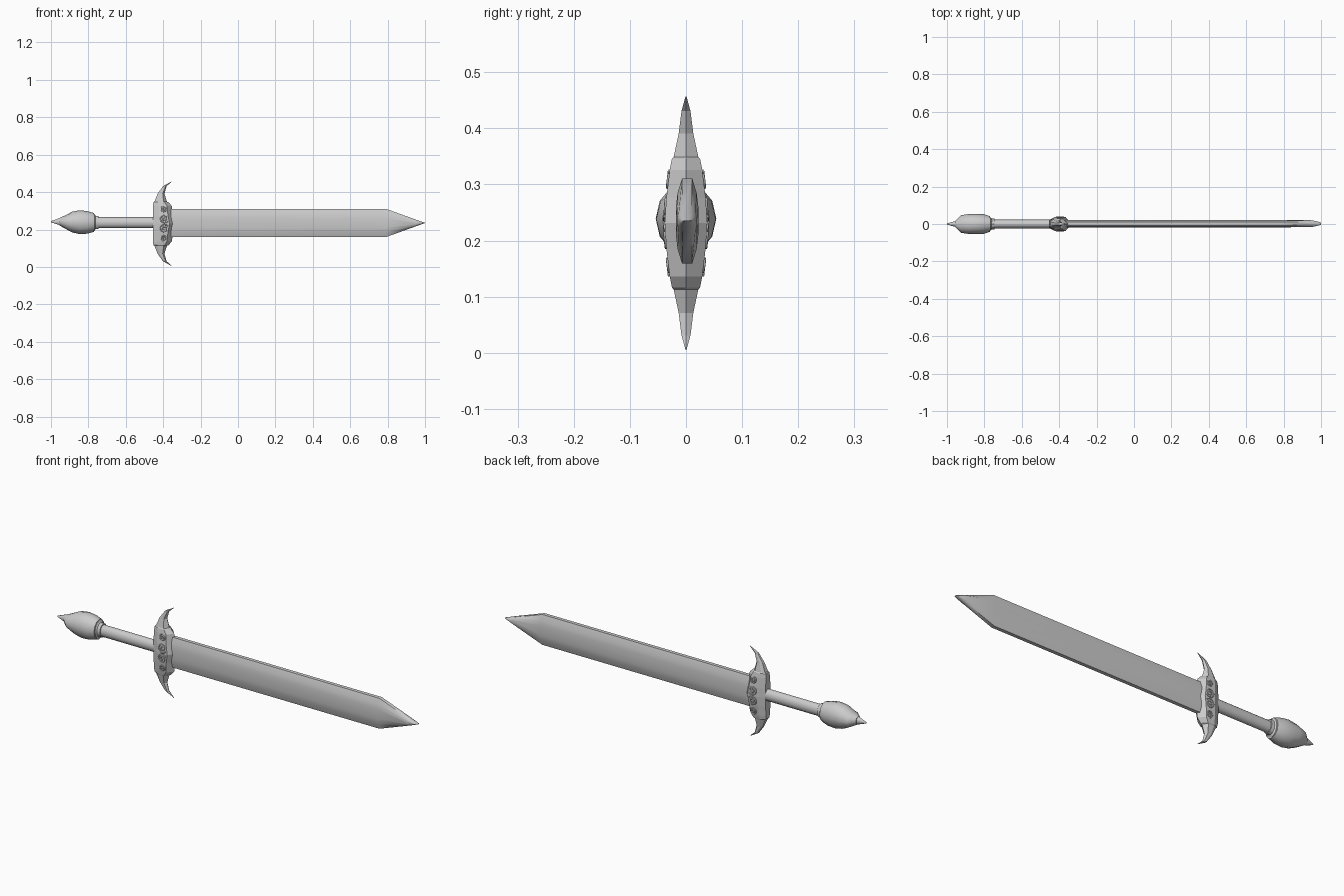
import bpy, math

if "Cube" in bpy.data.objects:
    bpy.data.objects.remove(bpy.data.objects["Cube"])

ZC = 0.235  # height of the sword's long axis


def loft(name, rings, smooth=None):
    """Skin a list of equal-length point rings and cap both ends."""
    n = len(rings[0])
    verts = [p for r in rings for p in r]
    faces = [(i * n + j, i * n + (j + 1) % n, (i + 1) * n + (j + 1) % n, (i + 1) * n + j)
             for i in range(len(rings) - 1) for j in range(n)]
    faces += [tuple(reversed(range(n))), tuple(range(len(verts) - n, len(verts)))]
    me = bpy.data.meshes.new(name)
    me.from_pydata(verts, [], faces)
    ob = bpy.data.objects.new(name, me)
    bpy.context.collection.objects.link(ob)
    bpy.context.view_layer.objects.active = ob
    ob.select_set(True)
    bpy.ops.object.mode_set(mode='EDIT')
    bpy.ops.mesh.select_all(action='SELECT')
    bpy.ops.mesh.normals_make_consistent(inside=False)
    bpy.ops.object.mode_set(mode='OBJECT')
    if smooth:
        bpy.ops.object.shade_smooth_by_angle(angle=math.radians(smooth))
    ob.select_set(False)
    return ob


def ellipse_loft(name, profile, sides, smooth):
    """Profile rows: x, half width in y, half height in z, centre height."""
    rings = []
    for x, ry, rz, zc in profile:
        rings.append([(x, ry * math.cos(2 * math.pi * k / sides),
                       zc + rz * math.sin(2 * math.pi * k / sides)) for k in range(sides)])
    return loft(name, rings, smooth)


# Blade: thick rounded section, wedge-shaped tip
half = [(0.017, -0.050), (0.020, -0.025), (0.020, 0.025), (0.017, 0.050), (0.009, 0.076)]
section = [(0.009, -0.076)] + half + [(-y, z) for y, z in reversed(half)] + [(-0.009, -0.076)]
stations = [(-0.40, 1, 1), (0.79, 1, 1), (0.95, 0.24, 0.9), (0.98, 0.10, 0.6), (1.0, 0.01, 0.3)]
loft("blade", [[(x, 0.002 + y * t, ZC + z * s) for y, z in section]
               for x, s, t in stations], 35)

# Grip
ellipse_loft("grip", [(-0.80, 0.023, 0.029, 0.237), (-0.42, 0.023, 0.029, 0.237)], 16, 40)

# Collar between grip and pommel
ellipse_loft("pommel_collar", [(-0.79, 0.036, 0.046, 0.238), (-0.768, 0.036, 0.046, 0.238),
                               (-0.762, 0.030, 0.036, 0.238), (-0.747, 0.029, 0.034, 0.238)], 12, 30)

# Pommel
ellipse_loft("pommel", [(-0.955, 0.018, 0.020, 0.242), (-0.925, 0.047, 0.035, 0.240),
                        (-0.885, 0.053, 0.056, 0.240), (-0.845, 0.054, 0.064, 0.239),
                        (-0.805, 0.053, 0.060, 0.238), (-0.770, 0.042, 0.050, 0.238)], 12, 40)

# Pommel finial
ellipse_loft("pommel_finial", [(-1.0, 0.003, 0.003, 0.242), (-0.965, 0.013, 0.016, 0.242),
                               (-0.945, 0.014, 0.022, 0.242)], 10, 40)

# Crossguard: faceted body sweeping into two curved horns
# Rows: distance from centre, left x, right x, half depth
GZ = 0.231
rows = [(0.0, -0.455, -0.335, 0.038), (0.045, -0.455, -0.346, 0.035),
        (0.095, -0.455, -0.354, 0.029), (0.115, -0.452, -0.372, 0.025),
        (0.118, -0.447, -0.380, 0.022), (0.160, -0.430, -0.393, 0.013),
        (0.200, -0.402, -0.382, 0.008), (0.226, -0.356, -0.354, 0.0008)]


def guard_ring(z, xl, xr, w):
    a, b = xl + 0.28 * (xr - xl), xl + 0.74 * (xr - xl)
    pts = [(xl, -0.55 * w), (a, -w), (b, -w), (xr, 0), (b, w), (a, w), (xl, 0.55 * w)]
    return [(x, y, z) for x, y in pts]


guard = [guard_ring(GZ - d, *r) for d, *r in reversed(rows[1:])]
guard += [guard_ring(GZ + d, *r) for d, *r in rows]
loft("crossguard", guard)


def guard_depth(z):
    d = abs(z - GZ)
    for (d0, _, _, w0), (d1, _, _, w1) in zip(rows, rows[1:]):
        if d <= d1:
            return w0 + (w1 - w0) * (d - d0) / (d1 - d0)
    return 0


# Raised scroll ornament on both guard faces
cu = bpy.data.curves.new("guard_scrolls", 'CURVE')
cu.dimensions = '3D'
cu.bevel_depth = 0.0028
cu.bevel_resolution = 1
cu.use_fill_caps = True
for side in (-1, 1):
    for flip in (-1, 1):
        for dz, radius, turn in ((0.027, 0.024, 1), (0.077, 0.017, -1)):
            n = 30
            sp = cu.splines.new('POLY')
            sp.points.add(n - 1)
            for i, p in enumerate(sp.points):
                t = i / (n - 1)
                r = radius * (0.12 + 0.88 * t)
                ang = turn * (t * 3.6 * math.pi) + 0.6
                x = -0.395 + r * math.cos(ang)
                z = GZ + flip * (dz + r * math.sin(ang))
                p.co = (x, side * (guard_depth(z) + 0.0005), z, 1)
scrolls = bpy.data.objects.new("guard_scrolls", cu)
bpy.context.collection.objects.link(scrolls)
